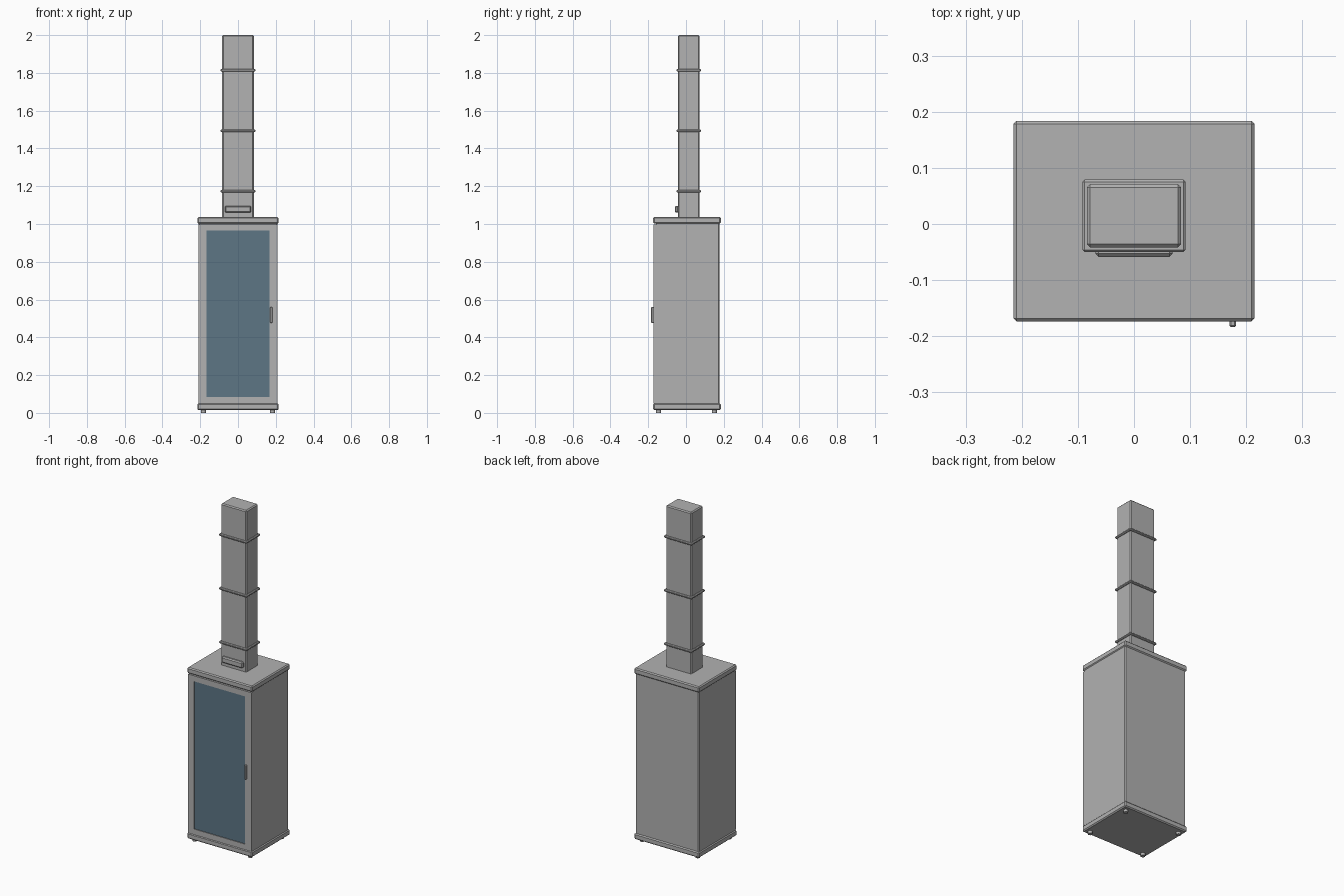
import bpy, bmesh
from mathutils import Vector

cube = bpy.data.objects.get("Cube")
if cube:
    bpy.data.objects.remove(cube, do_unlink=True)


def material(name, rgb):
    m = bpy.data.materials.new(name)
    m.use_nodes = True
    m.diffuse_color = (*rgb, 1)
    m.node_tree.nodes["Principled BSDF"].inputs["Base Color"].default_value = (*rgb, 1)
    return m


steel = material("grey_steel", (0.445, 0.445, 0.445))
glass = material("blue_glass", (0.109, 0.181, 0.235))


def finish(name, bm, mat):
    mesh = bpy.data.meshes.new(name)
    bm.to_mesh(mesh)
    bm.free()
    mesh.materials.append(mat)
    obj = bpy.data.objects.new(name, mesh)
    bpy.context.collection.objects.link(obj)
    return obj


def box(name, x, y, z, bevel=0.0, mat=steel):
    """Box spanning the given (low, high) ranges, with optional chamfered edges."""
    bm = bmesh.new()
    bmesh.ops.create_cube(bm, size=1)
    for v in bm.verts:
        v.co = Vector(r[0] if c < 0 else r[1] for c, r in zip(v.co, (x, y, z)))
    if bevel:
        bmesh.ops.bevel(bm, geom=bm.edges[:], offset=bevel, segments=1,
                        affect='EDGES', profile=0.5)
    return finish(name, bm, mat)


# Cabinet carcass between two slightly wider slabs
box("cabinet_body", (-0.21, 0.21), (-0.160, 0.178), (0.04, 1.01), 0.005)
box("base_slab", (-0.215, 0.215), (-0.174, 0.184), (0.015, 0.05), 0.006)
box("top_slab", (-0.215, 0.215), (-0.174, 0.184), (1.002, 1.037), 0.006)

# Door frame around a recessed pane
FRONT, BACK = -0.173, -0.155
for side, s in (("left", 1), ("right", -1)):
    box(side + "_door_stile", sorted((s * 0.168, s * 0.21)), (FRONT, BACK), (0.05, 0.998))
box("lower_door_rail", (-0.168, 0.168), (FRONT, BACK), (0.05, 0.083))
box("upper_door_rail", (-0.168, 0.168), (FRONT, BACK), (0.965, 0.998))
box("door_glass", (-0.168, 0.168), (-0.169, -0.161), (0.083, 0.965), mat=glass)
box("door_handle", (0.170, 0.182), (-0.184, -0.170), (0.475, 0.56), 0.003)

# Round feet
for side, x in (("left", 0.183), ("right", -0.183)):
    for end, y in (("front", -0.145), ("back", 0.15)):
        bm = bmesh.new()
        bmesh.ops.create_cone(bm, cap_ends=True, segments=16, radius1=0.013,
                              radius2=0.013, depth=0.02)
        bmesh.ops.translate(bm, verts=bm.verts, vec=(x, y, 0.01))
        foot = finish(f"{end}_{side}_foot", bm, steel)
        for f in foot.data.polygons:
            f.use_smooth = abs(f.normal.z) < 0.5

# Rectangular flue with joint collars and a control plate at its foot
box("flue", (-0.084, 0.084), (-0.042, 0.071), (1.03, 2.0), 0.006)
for i, z in enumerate((1.173, 1.493, 1.814)):
    box(f"flue_collar_{i + 1}", (-0.092, 0.092), (-0.05, 0.079), (z - 0.007, z + 0.007), 0.004)
box("flue_control_plate", (-0.069, 0.069), (-0.059, -0.038), (1.06, 1.096), 0.006)
